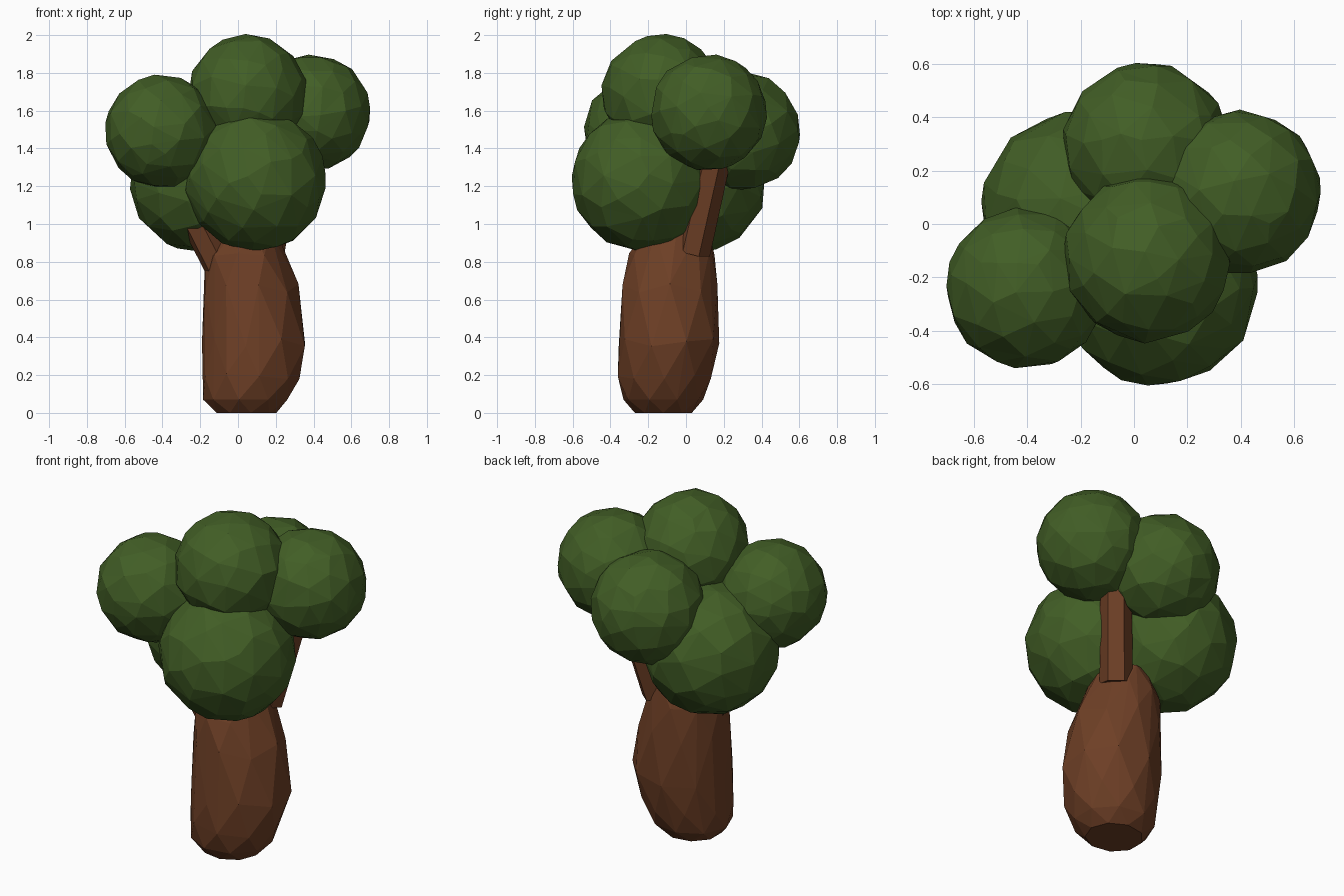
import bpy, bmesh, math, random
from mathutils import Vector

random.seed(4)
if "Cube" in bpy.data.objects:
    bpy.data.objects.remove(bpy.data.objects["Cube"])


def make_material(name, color):
    mat = bpy.data.materials.new(name)
    mat.use_nodes = True
    mat.diffuse_color = (*color, 1)
    mat.node_tree.nodes["Principled BSDF"].inputs["Base Color"].default_value = (*color, 1)
    return mat


leaf_green = make_material("leaf green", (0.054, 0.112, 0.019))
bark_brown = make_material("bark brown", (0.155, 0.05, 0.019))


def add_object(name, bm, mat):
    bmesh.ops.recalc_face_normals(bm, faces=bm.faces[:])
    mesh = bpy.data.meshes.new(name)
    bm.to_mesh(mesh)
    bm.free()
    mesh.materials.append(mat)
    obj = bpy.data.objects.new(name, mesh)
    bpy.context.collection.objects.link(obj)
    return obj


def leaf_ball(name, center, radius):
    """Faceted ball with irregular, reduced triangles."""
    bm = bmesh.new()
    bmesh.ops.create_icosphere(bm, subdivisions=3, radius=radius * 1.012)
    for v in bm.verts:
        v.co *= random.uniform(0.99, 1.01)
    obj = add_object(name, bm, leaf_green)
    obj.location = center
    obj.rotation_euler = [random.uniform(0, math.tau) for _ in range(3)]
    reduce = obj.modifiers.new("facets", "DECIMATE")
    reduce.ratio = 0.5


def hull(name, points, mat):
    """Convex faceted solid around a cloud of points."""
    bm = bmesh.new()
    for p in points:
        bm.verts.new(p)
    result = bmesh.ops.convex_hull(bm, input=bm.verts[:])
    loose = [v for v in bm.verts if not v.link_faces]
    bmesh.ops.delete(bm, geom=loose, context="VERTS")
    return add_object(name, bm, mat)


def branch(name, start, end, r0, r1, sides=6):
    start, end = Vector(start), Vector(end)
    turn = (end - start).to_track_quat("Z", "Y")
    points = []
    for base, r in ((start, r0), (end, r1)):
        for i in range(sides):
            a = math.tau * i / sides
            points.append(base + turn @ Vector((r * math.cos(a), r * math.sin(a), 0)))
    hull(name, points, bark_brown)


# Foliage
leaf_ball("top_foliage", (0.05, -0.13, 1.69), 0.31)
leaf_ball("right_foliage", (-0.405, -0.24, 1.49), 0.296)
leaf_ball("front_foliage", (0.09, -0.23, 1.23), 0.37)
leaf_ball("left_foliage", (0.395, 0.12, 1.59), 0.303)
leaf_ball("back_foliage", (0.045, 0.29, 1.49), 0.31)
leaf_ball("lower_back_foliage", (-0.2, 0.05, 1.225), 0.37)

# Trunk rings: height, x range, y range
rings = [
    (0.0, -0.12, 0.20, -0.27, 0.03),
    (0.07, -0.18, 0.27, -0.33, 0.09),
    (0.20, -0.185, 0.32, -0.36, 0.13),
    (0.38, -0.185, 0.365, -0.355, 0.175),
    (0.66, -0.185, 0.315, -0.335, 0.165),
    (0.84, -0.17, 0.24, -0.30, 0.15),
    (0.96, -0.08, 0.20, -0.22, 0.12),
]
sides = 9
trunk_points = []
for n, (z, x0, x1, y0, y1) in enumerate(rings):
    for i in range(sides):
        a = math.tau * (i + 0.5 * (n % 2)) / sides
        dz = random.uniform(-0.03, 0.03) if 1 < n < 6 else 0
        trunk_points.append(Vector(((x0 + x1) / 2 + (x1 - x0) / 2 * math.cos(a) * 1.02,
                                    (y0 + y1) / 2 + (y1 - y0) / 2 * math.sin(a) * 1.02, z + dz)))
hull("trunk", trunk_points, bark_brown)

# Branches
branch("right_branch", (-0.10, -0.12, 0.78), (-0.37, -0.2, 1.30), 0.085, 0.08)
branch("left_branch", (0.16, 0.04, 0.85), (0.27, 0.17, 1.42), 0.09, 0.085)
